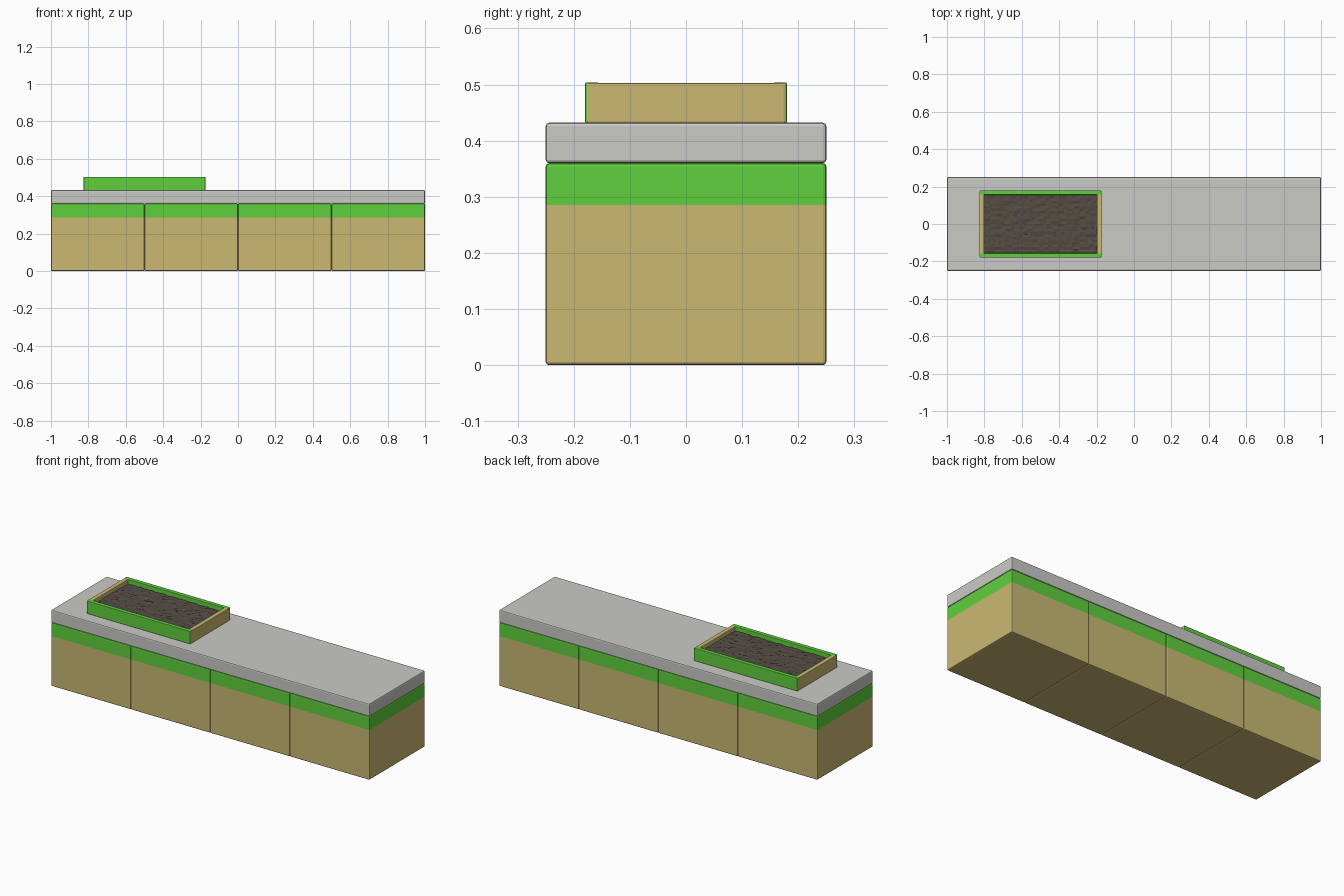
import bpy, bmesh, random
from mathutils import Vector

if "Cube" in bpy.data.objects:
    bpy.data.objects.remove(bpy.data.objects["Cube"])

random.seed(4)


def material(name, rgb):
    m = bpy.data.materials.new(name)
    lin = [((c / 255 + 0.055) / 1.055) ** 2.4 for c in rgb]
    m.diffuse_color = (*lin, 1)
    m.use_nodes = True
    m.node_tree.nodes["Principled BSDF"].inputs["Base Color"].default_value = m.diffuse_color
    return m


TAN = material("tan", (202, 185, 114))
GREEN = material("green", (94, 208, 60))
GREY = material("light grey", (202, 202, 198))
SOIL = material("dark soil", (84, 76, 68))


def finish(name, bm, mats):
    me = bpy.data.meshes.new(name)
    bmesh.ops.recalc_face_normals(bm, faces=bm.faces[:])
    bm.to_mesh(me)
    bm.free()
    for m in mats:
        me.materials.append(m)
    ob = bpy.data.objects.new(name, me)
    bpy.context.collection.objects.link(ob)
    return ob


def box(name, lo, hi, mats, bevel, band=None):
    """Bevelled box; faces above the band height take the second material."""
    bm = bmesh.new()
    bmesh.ops.create_cube(bm, size=1)
    for v in bm.verts:
        v.co = Vector([(lo[i] + hi[i]) / 2 + v.co[i] * (hi[i] - lo[i]) for i in range(3)])
    bmesh.ops.bevel(bm, geom=bm.edges[:], offset=bevel, segments=2,
                    profile=0.5, affect='EDGES')
    if band:
        bmesh.ops.bisect_plane(bm, geom=bm.verts[:] + bm.edges[:] + bm.faces[:],
                               plane_co=(0, 0, band), plane_no=(0, 0, 1))
        for f in bm.faces:
            f.material_index = int(f.calc_center_median().z > band)
    return finish(name, bm, mats)


# Four base blocks with a green upper band
for i in range(4):
    x = -1 + 0.5 * i
    box(f"base_block_{i + 1}", (x, -0.25, 0), (x + 0.5, 0.25, 0.36),
        [TAN, GREEN], 0.006, band=0.285)

# Stone top slab
box("top_slab", (-1, -0.25, 0.36), (1, 0.25, 0.432), [GREY], 0.006)

# Planter tray: green long boards, tan end boards
CX, HX, HY, T = -0.5, 0.325, 0.18, 0.024
Z0, Z1 = 0.431, 0.504
for s, side in ((-1, "front"), (1, "back")):
    ys = sorted((s * HY, s * (HY - T)))
    box(f"tray_{side}_board", (CX - HX, ys[0], Z0), (CX + HX, ys[1], Z1), [GREEN], 0.003)
for s, side in ((-1, "left"), (1, "right")):
    xs = sorted((CX + s * (HX + 0.001), CX + s * (HX - T)))
    box(f"tray_{side}_board", (xs[0], -HY + 0.003, Z0), (xs[1], HY - 0.003, Z1 - 0.001),
        [TAN], 0.003)

# Slightly rough soil filling the tray
bm = bmesh.new()
bmesh.ops.create_grid(bm, x_segments=44, y_segments=24, size=1)
for v in bm.verts:
    v.co = Vector((CX + v.co.x * (HX - 0.015), v.co.y * (HY - 0.015),
                   0.479 + random.uniform(-0.003, 0.003)))
soil = finish("soil", bm, [SOIL])
if soil.data.polygons[0].normal.z < 0:
    soil.data.flip_normals()
